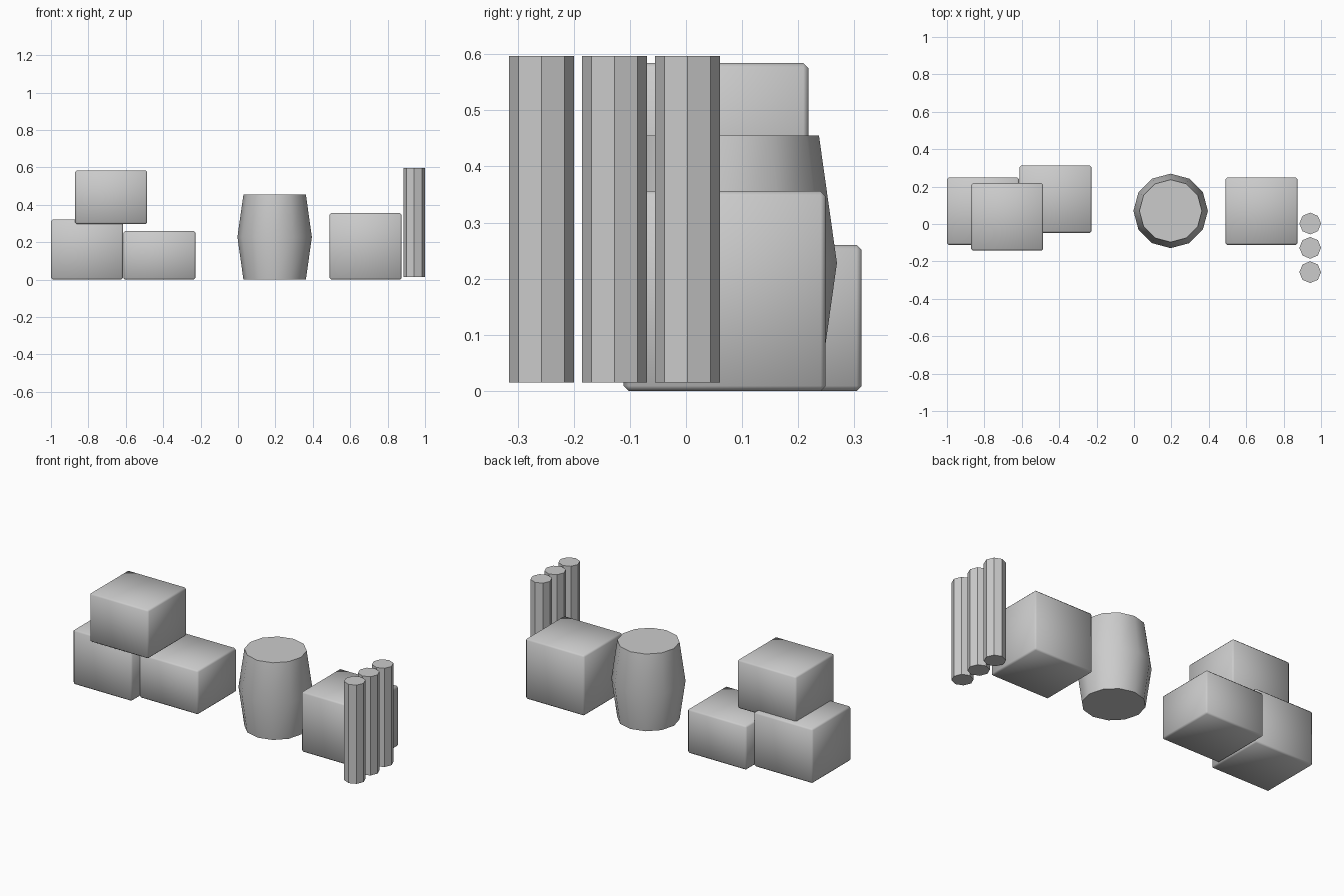
import bpy, bmesh, math
from mathutils import Vector

if "Cube" in bpy.data.objects:
    bpy.data.objects.remove(bpy.data.objects["Cube"])


def finish(name, bm, smooth_angle=None):
    bmesh.ops.recalc_face_normals(bm, faces=bm.faces)
    me = bpy.data.meshes.new(name)
    bm.to_mesh(me)
    bm.free()
    ob = bpy.data.objects.new(name, me)
    bpy.context.collection.objects.link(ob)
    if smooth_angle:
        bpy.ops.object.select_all(action='DESELECT')
        ob.select_set(True)
        bpy.context.view_layer.objects.active = ob
        bpy.ops.object.shade_smooth_by_angle(angle=math.radians(smooth_angle))
    return ob


def crate(name, x, y, z0, z1):
    """Chamfered box centred on x, y between two heights."""
    bm = bmesh.new()
    bmesh.ops.create_cube(bm, size=1)
    bmesh.ops.scale(bm, vec=(0.385, 0.36, z1 - z0), verts=bm.verts)
    bmesh.ops.translate(bm, vec=(x, y, (z0 + z1) / 2), verts=bm.verts)
    bmesh.ops.bevel(bm, geom=bm.edges[:], offset=0.009, segments=1, affect='EDGES')
    return finish(name, bm, 50)


def turned(name, x, y, sides, profile, smooth=None):
    """Stacked rings of (radius, z), closed with triangle fans."""
    bm = bmesh.new()
    rings = []
    for r, z in profile:
        rings.append([bm.verts.new((x + r * math.cos(2 * math.pi * i / sides),
                                    y + r * math.sin(2 * math.pi * i / sides), z))
                      for i in range(sides)])
    for a, b in zip(rings, rings[1:]):
        for i in range(sides):
            j = (i + 1) % sides
            bm.faces.new((a[i], a[j], b[j], b[i]))
    for ring, (r, z) in ((rings[0], profile[0]), (rings[-1], profile[-1])):
        centre = bm.verts.new((x, y, z))
        for i in range(sides):
            bm.faces.new((ring[i], ring[(i + 1) % sides], centre))
    return finish(name, bm, smooth)


# stacked crates on the left, single crate on the right
crate("crate_left", -0.8075, 0.069, 0, 0.322)
crate("crate_middle", -0.42, 0.133, 0, 0.26)
crate("crate_top", -0.678, 0.038, 0.297, 0.584)
crate("crate_right", 0.682, 0.069, 0, 0.356)

# barrel
turned("barrel", 0.196, 0.07, 12, [(0.167, 0), (0.199, 0.228), (0.167, 0.455)], 40)

# upright poles
for i in range(3):
    turned(f"pole_{i + 1}", 0.942, 0.0025 - 0.13 * i, 8, [(0.058, 0.015), (0.058, 0.597)])
